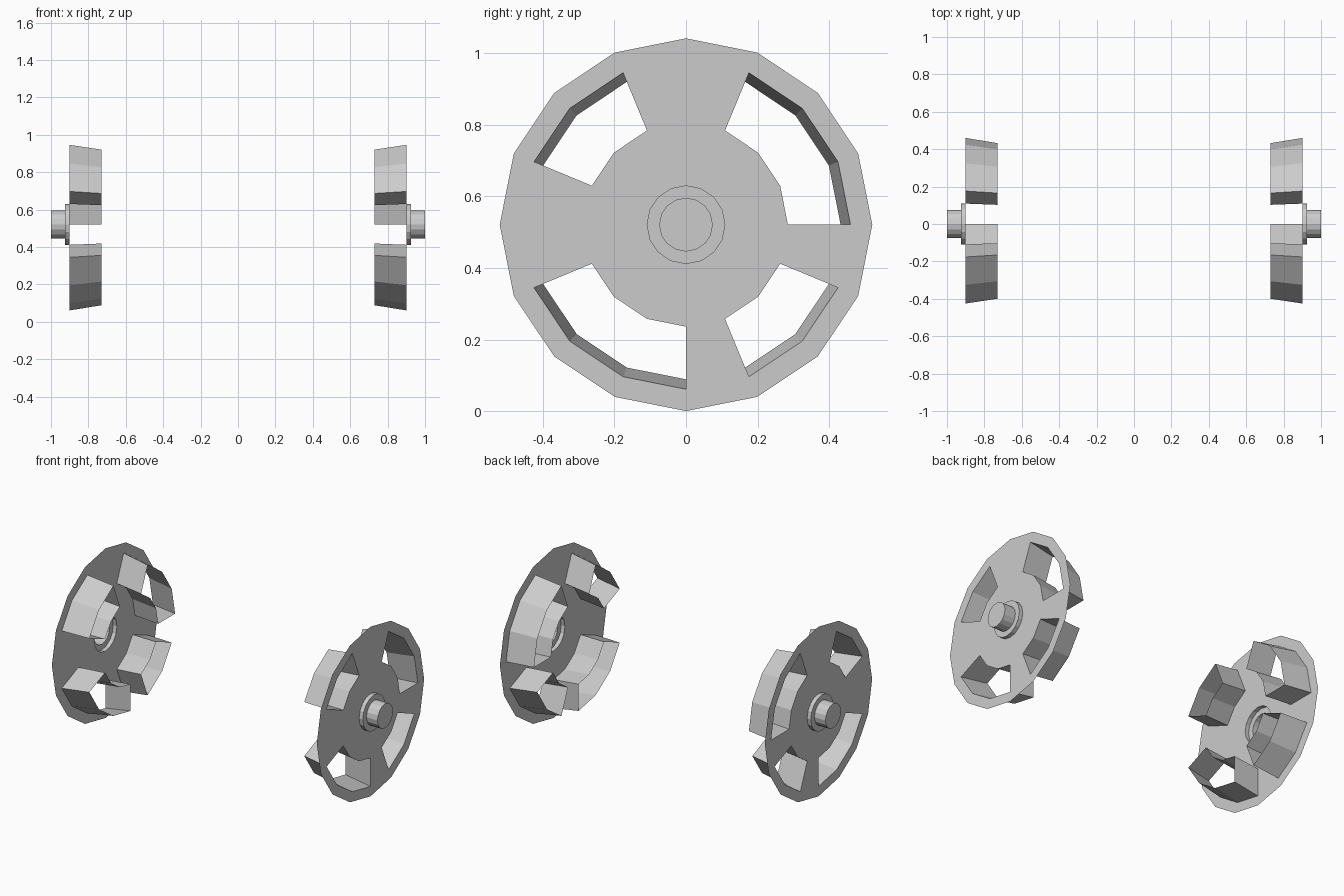
import bpy, bmesh, math

if "Cube" in bpy.data.objects:
    bpy.data.objects.remove(bpy.data.objects["Cube"])

N = 16                                   # sides of the wheel
CZ = 0.521                               # axle height
R_RIM, R_OUT, R_IN, R_FLANGE, R_AXLE = 0.521, 0.46, 0.285, 0.11, 0.075
X_POCKET, X_DISC, X_FLANGE, X_END = 0.73, 0.90, 0.925, 1.0
TAPER = 0.94                             # pockets narrow toward the inside
OPENINGS = [(0, 3), (5, 7), (9, 12), (13, 15)]   # in steps of one side

grey = bpy.data.materials.new("light_grey")
grey.diffuse_color = (0.6, 0.6, 0.6, 1)
grey.use_nodes = True
grey.node_tree.nodes["Principled BSDF"].inputs["Base Color"].default_value = grey.diffuse_color


def point(x, r, k):
    a = 2 * math.pi * k / N
    return (x, r * math.cos(a), CZ + r * math.sin(a))


def make(name, faces, side):
    """Build a thin shell from corner loops, mirrored for side = -1."""
    bm = bmesh.new()
    for loop in faces:
        corners = [(side * x, y, z) for x, y, z in loop]
        if side < 0:
            corners.reverse()
        bm.faces.new([bm.verts.new(c) for c in corners])
    bmesh.ops.remove_doubles(bm, verts=bm.verts, dist=1e-5)
    mesh = bpy.data.meshes.new(name)
    bm.to_mesh(mesh)
    bm.free()
    mesh.materials.append(grey)
    bpy.context.collection.objects.link(bpy.data.objects.new(name, mesh))


def ring(x0, r0, x1, r1, skip=()):
    """Band of quads between two polygons, facing away from the axle's inner end."""
    return [[point(x0, r0, k), point(x0, r0, k + 1), point(x1, r1, k + 1), point(x1, r1, k)]
            for k in range(N) if k not in skip]


open_steps = {k for a, b in OPENINGS for k in range(a, b)}

for label, side in (("right", 1), ("left", -1)):
    # flat wheel face with four openings
    disc = ring(X_DISC, R_RIM, X_DISC, R_OUT)
    disc += ring(X_DISC, R_OUT, X_DISC, R_IN, open_steps)
    disc += ring(X_DISC, R_IN, X_DISC, R_FLANGE)
    make(label + "_wheel_disc", disc, side)

    # open pockets behind the openings
    for i, (a, b) in enumerate(OPENINGS):
        path = [(R_OUT, k) for k in range(a, b + 1)]
        path += [(R_IN, k) for k in range(b, a - 1, -1)]
        walls = []
        for (r0, k0), (r1, k1) in zip(path, path[1:] + path[:1]):
            walls.append([point(X_DISC, r0, k0), point(X_DISC, r1, k1),
                          point(X_POCKET, r1 * TAPER, k1), point(X_POCKET, r0 * TAPER, k0)])
        make(f"{label}_pocket_{i + 1}", walls, side)

    # stepped hub, hollow from the inside
    hub = ring(X_DISC, R_FLANGE, X_FLANGE, R_FLANGE)
    hub += ring(X_FLANGE, R_FLANGE, X_FLANGE, R_AXLE)
    hub += ring(X_FLANGE, R_AXLE, X_END, R_AXLE)
    hub.append([point(X_END, R_AXLE, k) for k in range(N)])
    make(label + "_hub", hub, side)
